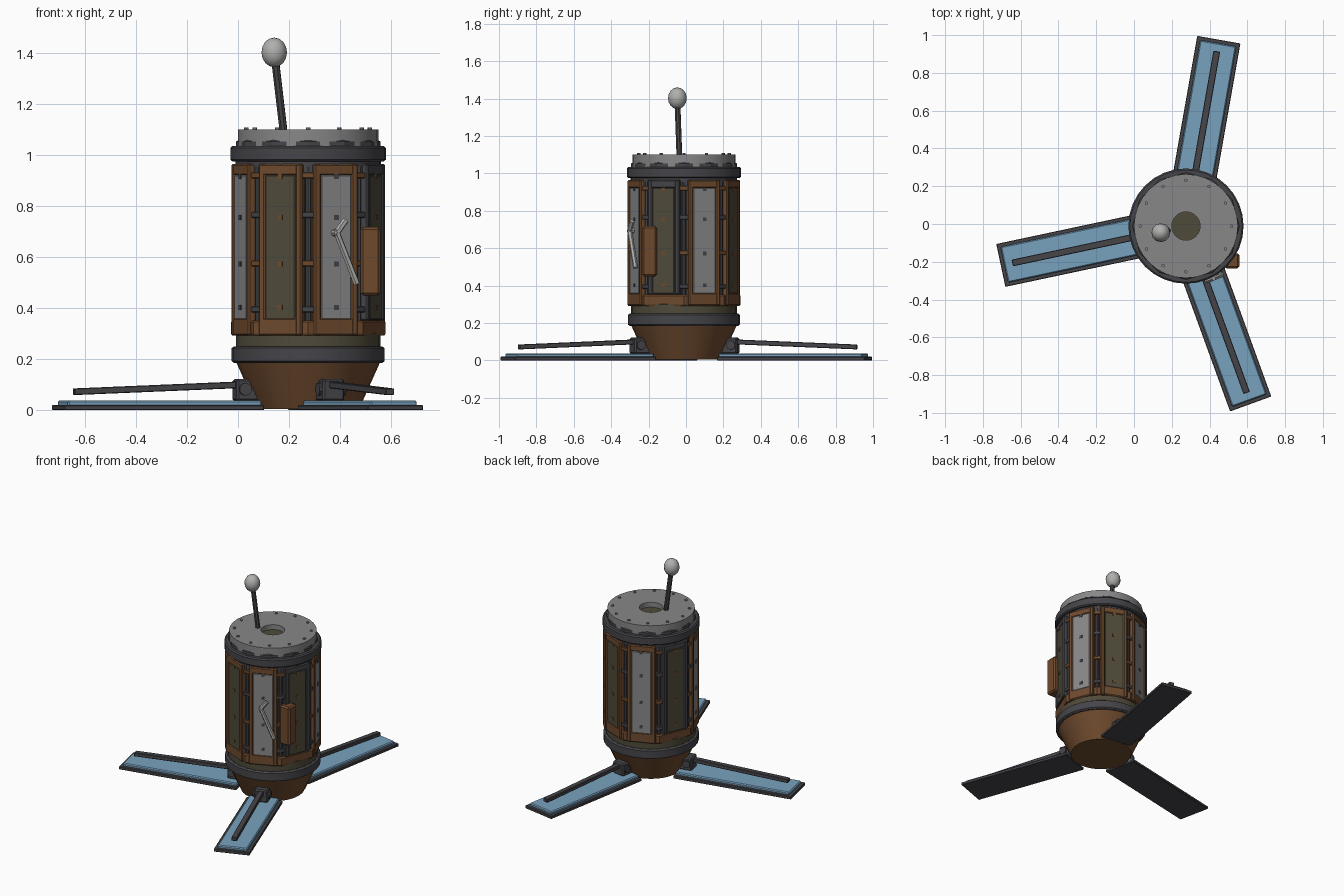
import bpy, bmesh, math
from mathutils import Matrix, Vector

if "Cube" in bpy.data.objects:
    bpy.data.objects.remove(bpy.data.objects["Cube"])

CENTRE = Matrix.Translation((0.275, -0.011, 0))


def material(name, rgb):
    m = bpy.data.materials.new(name)
    m.diffuse_color = (*rgb, 1)
    m.use_nodes = True
    m.node_tree.nodes["Principled BSDF"].inputs["Base Color"].default_value = m.diffuse_color
    return m


DARK = material("dark grey", (0.06, 0.06, 0.068))
BROWN = material("brown", (0.156, 0.068, 0.027))
OLIVE = material("olive", (0.078, 0.068, 0.042))
GREY = material("grey", (0.245, 0.245, 0.25))
LIGHT = material("light grey", (0.43, 0.43, 0.42))
BLUE = material("solar blue", (0.19, 0.36, 0.52))


def finish(bm, name, mat, matrix=CENTRE, smooth=False):
    bmesh.ops.recalc_face_normals(bm, faces=bm.faces)
    me = bpy.data.meshes.new(name)
    bm.to_mesh(me)
    bm.free()
    me.materials.append(mat)
    ob = bpy.data.objects.new(name, me)
    bpy.context.collection.objects.link(ob)
    ob.matrix_world = matrix
    if smooth:
        bpy.ops.object.select_all(action='DESELECT')
        ob.select_set(True)
        bpy.context.view_layer.objects.active = ob
        bpy.ops.object.shade_smooth_by_angle(angle=math.radians(30))
    return ob


def box(name, mat, lo, hi, matrix=CENTRE, bevel=0.0):
    """Box between two corners, with optional chamfered edges."""
    bm = bmesh.new()
    lo, hi = Vector(lo), Vector(hi)
    bmesh.ops.create_cube(bm, size=1, matrix=Matrix.Translation((lo + hi) / 2)
                          @ Matrix.Diagonal((*(hi - lo), 1)))
    if bevel:
        bmesh.ops.bevel(bm, geom=bm.edges[:], offset=bevel, segments=1, affect='EDGES')
    return finish(bm, name, mat, matrix)


def lathe(name, mat, profile, sides=32, turn=0.0, smooth=True):
    """Spin (radius, z) points round the body axis; ends are capped."""
    bm = bmesh.new()
    rings = [[bm.verts.new((r * math.cos(a), r * math.sin(a), z))
              for a in (turn + 2 * math.pi * i / sides for i in range(sides))]
             for r, z in profile]
    for low, high in zip(rings, rings[1:]):
        for i in range(sides):
            j = (i + 1) % sides
            bm.faces.new((low[i], low[j], high[j], high[i]))
    bm.faces.new(rings[0])
    bm.faces.new(rings[-1])
    return finish(bm, name, mat, smooth=smooth)


def rod(name, mat, a, b, radius, sides=8, matrix=CENTRE):
    a, b = Vector(a), Vector(b)
    bm = bmesh.new()
    turn = (b - a).to_track_quat('Z', 'Y').to_matrix().to_4x4()
    bmesh.ops.create_cone(bm, cap_ends=True, segments=sides, radius1=radius, radius2=radius,
                          depth=(b - a).length,
                          matrix=Matrix.Translation((a + b) / 2) @ turn)
    return finish(bm, name, mat, matrix, sides > 6)


def facing(degrees):
    """Frame whose +x points outward from the body axis."""
    return CENTRE @ Matrix.Rotation(math.radians(degrees), 4, 'Z')


# Body: nozzle, rings, core and lid
lathe("nozzle", BROWN, [(0.2, 0.005), (0.283, 0.19)])
lathe("lower_ring", DARK, [(0.29, 0.185), (0.3, 0.192), (0.3, 0.243), (0.29, 0.25)])
lathe("core", OLIVE, [(0.283, 0.245), (0.283, 0.3), (0.268, 0.31), (0.268, 0.95)])
lathe("skirt_band", BROWN, [(0.298, 0.292), (0.303, 0.3), (0.303, 0.345), (0.295, 0.352)],
      8, 0, False)
lathe("neck", DARK, [(0.285, 0.93), (0.285, 0.985)])
lathe("upper_ring", DARK, [(0.297, 0.975), (0.305, 0.982), (0.305, 1.027), (0.297, 1.035)])
lathe("lid_gasket", DARK, [(0.283, 1.03), (0.283, 1.052), (0.272, 1.06)], 12, 0, False)
lathe("lid", GREY, [(0.075, 1.055), (0.075, 1.1), (0.275, 1.1), (0.275, 1.035)])
lathe("lid_well_floor", OLIVE, [(0.076, 1.056), (0.076, 1.066)])
for i in range(12):
    rod("lid_rivet", GREY, (0.242, 0, 1.098), (0.242, 0, 1.108), 0.009, 8, facing(30 * i))

# Eight wall panels, alternately grey and olive, with ribs between them
for i in range(8):
    angle = 22.5 + 45 * i
    m = facing(angle)
    pale = i % 2 == 0
    dark_frame = i in (3, 7)
    frame_mat = DARK if dark_frame else BROWN
    z0 = 0.352 if dark_frame else 0.292
    # Frame rails around a slightly sunken plate
    for s in (-1, 1):
        y0, y1 = sorted((s * 0.064, s * 0.092))
        box("panel_side_rail", frame_mat, (0.255, y0, z0), (0.29, y1, 0.965), m, 0.006)
    box("panel_top_rail", frame_mat, (0.255, -0.08, 0.92), (0.289, 0.08, 0.965), m, 0.006)
    box("panel_bottom_rail", frame_mat, (0.255, -0.08, z0), (0.289, 0.08, 0.362), m, 0.006)
    box("wall_panel", GREY if pale else OLIVE, (0.25, -0.068, 0.352), (0.288, 0.068, 0.926), m, 0.008)
    for z in (0.402, 0.572, 0.755, 0.915):
        box("panel_stud", DARK if pale else BROWN,
            (0.284, -0.01, z - 0.01), (0.291, 0.01, z + 0.01), m)
    # Rib and clamps in the gap
    g = facing(angle + 22.5)
    rod("gap_rib", DARK, (0.277, 0, 0.34), (0.277, 0, 0.955), 0.012, 8, g)
    for z in (0.395, 0.575, 0.765, 0.92):
        box("gap_clamp", BROWN if z in (0.575, 0.92) else DARK,
            (0.262, -0.035, z - 0.012), (0.293, 0.035, z + 0.012), g, 0.003)

# Hatch handle on the front right panel
m = facing(-67.5)
path = [(0.312, 0.03, 0.745), (0.312, -0.008, 0.695), (0.312, 0.077, 0.495)]
for a, b in zip(path, path[1:]):
    rod("hatch_handle", LIGHT, a, b, 0.013, 6, m)
rod("handle_pivot", LIGHT, (0.285, -0.008, 0.695), (0.32, -0.008, 0.695), 0.014, 8, m)

# Equipment box on the side
box("equipment_box", BROWN, (0.48, -0.235, 0.45), (0.558, -0.155, 0.718), Matrix(), 0.01)

# Antenna
rod("antenna_mast", DARK, (0.18, -0.035, 1.08), (0.147, -0.045, 1.36), 0.016, 8, Matrix())
bm = bmesh.new()
bmesh.ops.create_uvsphere(bm, u_segments=12, v_segments=8, radius=1,
                          matrix=Matrix.Translation((0.142, -0.046, 1.402))
                          @ Matrix.Diagonal((0.05, 0.05, 0.058, 1)))
finish(bm, "antenna_knob", LIGHT, Matrix(), True)

# Three solar legs
for angle in (80, 192, 290):
    m = facing(angle)
    box("solar_frame", DARK, (0.2, -0.116, 0), (1.002, 0.116, 0.02), m, 0.003)
    box("solar_panel", BLUE, (0.205, -0.097, 0.015), (0.983, 0.097, 0.038), m, 0.006)
    box("leg_bracket", DARK, (0.2, -0.045, 0.035), (0.295, 0.045, 0.122), m, 0.008)
    rod("bracket_pin", DARK, (0.262, -0.056, 0.082), (0.262, 0.056, 0.082), 0.025, 10, m)
    # Sloping strut
    tilt = math.atan2(0.028, 0.68)
    slope = m @ Matrix.Translation((0.26, 0, 0.1)) @ Matrix.Rotation(tilt, 4, 'Y')
    box("leg_strut", DARK, (0, -0.018, -0.013), (0.68, 0.018, 0.013), slope, 0.003)
